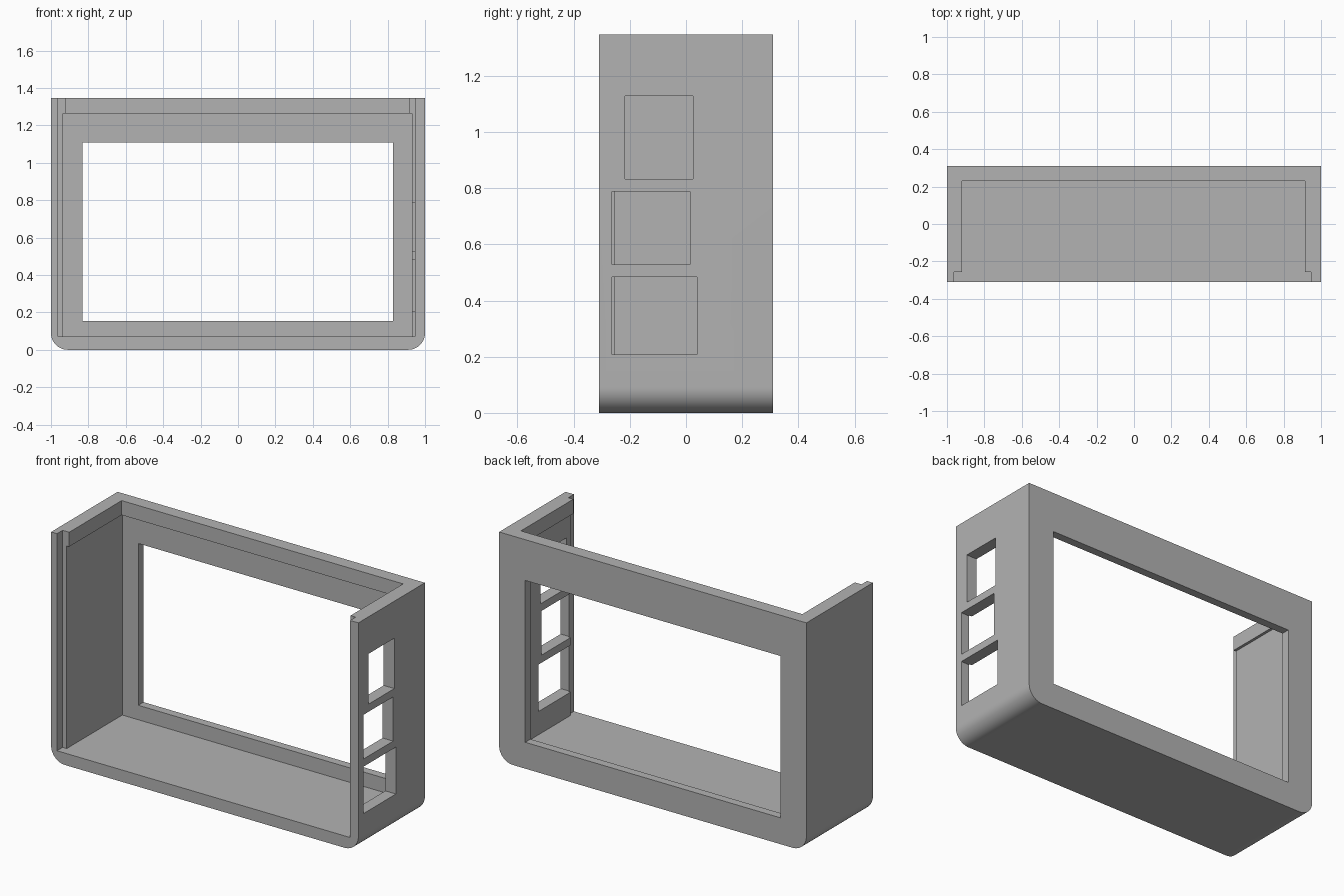
import bpy
import bmesh

cube = bpy.data.objects.get("Cube")
if cube:
    bpy.data.objects.remove(cube, do_unlink=True)

HEIGHT = 1.347
HALF_DEPTH = 0.309

grey = bpy.data.materials.new("light grey plastic")
grey.use_nodes = True
colour = (0.45, 0.45, 0.45, 1)
grey.diffuse_color = colour
grey.node_tree.nodes["Principled BSDF"].inputs["Base Color"].default_value = colour


def box(name, x, y, z):
    """Box spanning the given (low, high) ranges."""
    bm = bmesh.new()
    bmesh.ops.create_cube(bm, size=1)
    for v in bm.verts:
        v.co = [r[0] if c < 0 else r[1] for c, r in zip(v.co, (x, y, z))]
    mesh = bpy.data.meshes.new(name)
    bm.to_mesh(mesh)
    bm.free()
    mesh.materials.append(grey)
    ob = bpy.data.objects.new(name, mesh)
    bpy.context.collection.objects.link(ob)
    return ob


def cut(target, name, x, y, z):
    """Cut a box-shaped opening and discard the cutter."""
    cutter = box(name, x, y, z)
    cutter.hide_render = True
    mod = target.modifiers.new(name, 'BOOLEAN')
    mod.operation = 'DIFFERENCE'
    mod.solver = 'EXACT'
    mod.object = cutter
    bpy.ops.object.modifier_apply(modifier=mod.name)
    bpy.data.objects.remove(cutter, do_unlink=True)


# Outer block with rounded bottom side edges
housing = box("housing", (-1, 1), (-HALF_DEPTH, HALF_DEPTH), (0, HEIGHT))
bm = bmesh.new()
bm.from_mesh(housing.data)
edges = [e for e in bm.edges
         if all(v.co.z < 0.01 for v in e.verts)
         and abs(e.verts[0].co.x - e.verts[1].co.x) < 0.01]
bmesh.ops.bevel(bm, geom=edges, offset=0.09, segments=12, profile=0.5, affect='EDGES')
bm.to_mesh(housing.data)
bm.free()
bpy.context.view_layer.objects.active = housing
housing.select_set(True)

# Inner cavity, narrower mouth at the top, and groove for the front panel
cut(housing, "cavity", (-0.935, 0.931), (-0.5, 0.26), (0.07, 1.262))
cut(housing, "top_mouth", (-0.919, 0.913), (-0.5, 0.231), (1.0, 1.6))
cut(housing, "front_groove", (-0.962, 0.946), (-0.5, -0.257), (0.07, 1.6))

# Large opening in the back wall
cut(housing, "back_opening", (-0.831, 0.83), (0.1, 0.5), (0.155, 1.107))

# Three ports in the left wall
ports = [((-0.217, 0.025), (0.833, 1.129)),
         ((-0.263, 0.014), (0.528, 0.788)),
         ((-0.263, 0.040), (0.207, 0.483))]
for y, z in ports:
    cut(housing, "side_port", (0.8, 1.2), y, z)

bpy.ops.object.shade_smooth_by_angle(angle=0.52)
